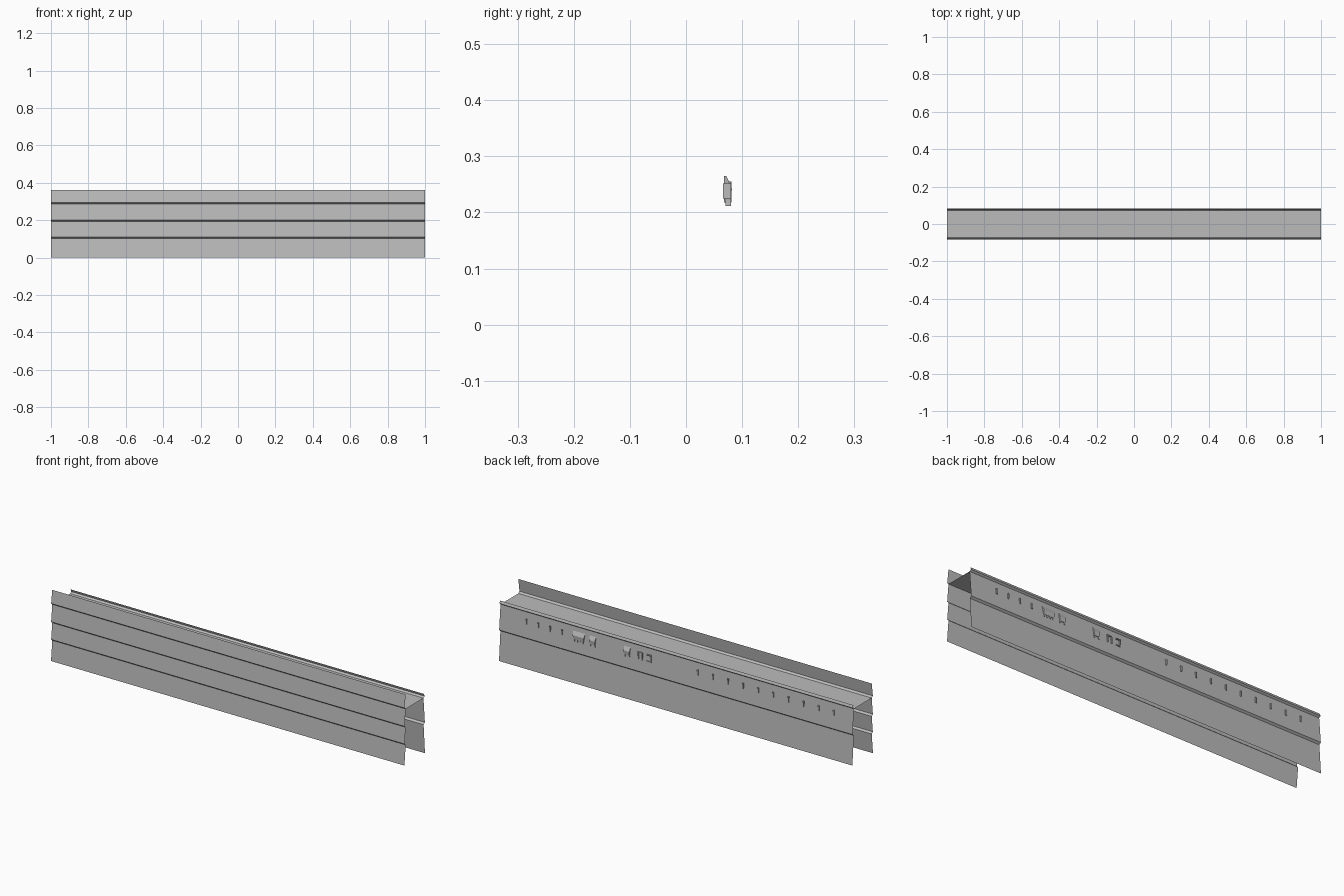
import bpy, bmesh

cube = bpy.data.objects.get("Cube")
if cube:
    bpy.data.objects.remove(cube, do_unlink=True)

gray = bpy.data.materials.new("plain gray")
gray.use_nodes = True
gray.diffuse_color = (0.5, 0.5, 0.5, 1)
shader = next(n for n in gray.node_tree.nodes if n.type == 'BSDF_PRINCIPLED')
shader.inputs["Base Color"].default_value = (0.5, 0.5, 0.5, 1)
shader.inputs["Roughness"].default_value = 0.8


def finish(name, bm):
    mesh = bpy.data.meshes.new(name)
    bm.to_mesh(mesh)
    bm.free()
    mesh.materials.append(gray)
    obj = bpy.data.objects.new(name, mesh)
    bpy.context.collection.objects.link(obj)
    return obj


def sheet(name, profile):
    """Thin open sheet: a (y, z) profile swept along the full length."""
    bm = bmesh.new()
    rows = [[bm.verts.new((x, y, z)) for x in (-1, 1)] for y, z in profile]
    for a, b in zip(rows, rows[1:]):
        bm.faces.new((a[0], a[1], b[1], b[0]))
    return finish(name, bm)


def prism(name, x, top_width, bottom_width, profile):
    """Closed (y, z) profile, its width tapering from top to bottom."""
    bm = bmesh.new()
    zs = [z for _, z in profile]
    low, high = min(zs), max(zs)
    sides = []
    for s in (-0.5, 0.5):
        ring = []
        for y, z in profile:
            t = (z - low) / (high - low)
            w = bottom_width + (top_width - bottom_width) * t
            ring.append(bm.verts.new((x + s * w, y, z)))
        sides.append(ring)
        bm.faces.new(ring)
    n = len(profile)
    for i in range(n):
        j = (i + 1) % n
        bm.faces.new((sides[0][i], sides[0][j], sides[1][j], sides[1][i]))
    bmesh.ops.recalc_face_normals(bm, faces=bm.faces)
    return finish(name, bm)


def bar(name, x, width, y0, y1, z0, z1):
    return prism(name, x, width, width, [(y0, z0), (y1, z0), (y1, z1), (y0, z1)])


# Front wall: overlapping boards that lean out toward the bottom
front = [(-0.083, 0)]
for z in (0.102, 0.192, 0.286):
    front += [(-0.073, z), (-0.082, z + 0.008)]
front.append((-0.073, 0.36))
sheet("front_wall", front[::-1])

# Back wall: two tall boards and a low lip on top
sheet("back_wall", [(0.083, 0), (0.072, 0.15), (0.082, 0.158),
                    (0.071, 0.286), (0.08, 0.293), (0.075, 0.306)])

# Deck joining the walls
sheet("deck", [(-0.073, 0.286), (0.071, 0.286)])

# Small upright tabs along the back
tabs = [0.85 - 0.067 * i for i in range(4)] + [-0.12 - 0.0855 * i for i in range(10)]
for x in tabs:
    bar("tab", x, 0.007, 0.066, 0.08, 0.225, 0.252)

# Tapered hoods with feet
hood = [(0.068, 0.265), (0.072, 0.265), (0.082, 0.243), (0.08, 0.222), (0.068, 0.222)]
for x, width, feet in ((0.553, 0.07, 4), (0.475, 0.036, 2), (0.28, 0.036, 2)):
    prism("hood", x, width, width * 0.8, hood)
    for i in range(feet):
        offset = (i / (feet - 1) - 0.5) * width * 0.7
        bar("hood_foot", x + offset, 0.006, 0.07, 0.08, 0.212, 0.222)

# Two open brackets, one open below and one open sideways
for side in (-1, 1):
    bar("arch_bracket_leg", 0.205 + side * 0.011, 0.005, 0.068, 0.081, 0.218, 0.25)
bar("arch_bracket_top", 0.205, 0.027, 0.068, 0.079, 0.25, 0.255)
bar("side_bracket_post", 0.145, 0.005, 0.068, 0.08, 0.218, 0.255)
for z in (0.218, 0.25):
    bar("side_bracket_arm", 0.156, 0.022, 0.068, 0.081, z, z + 0.005)
